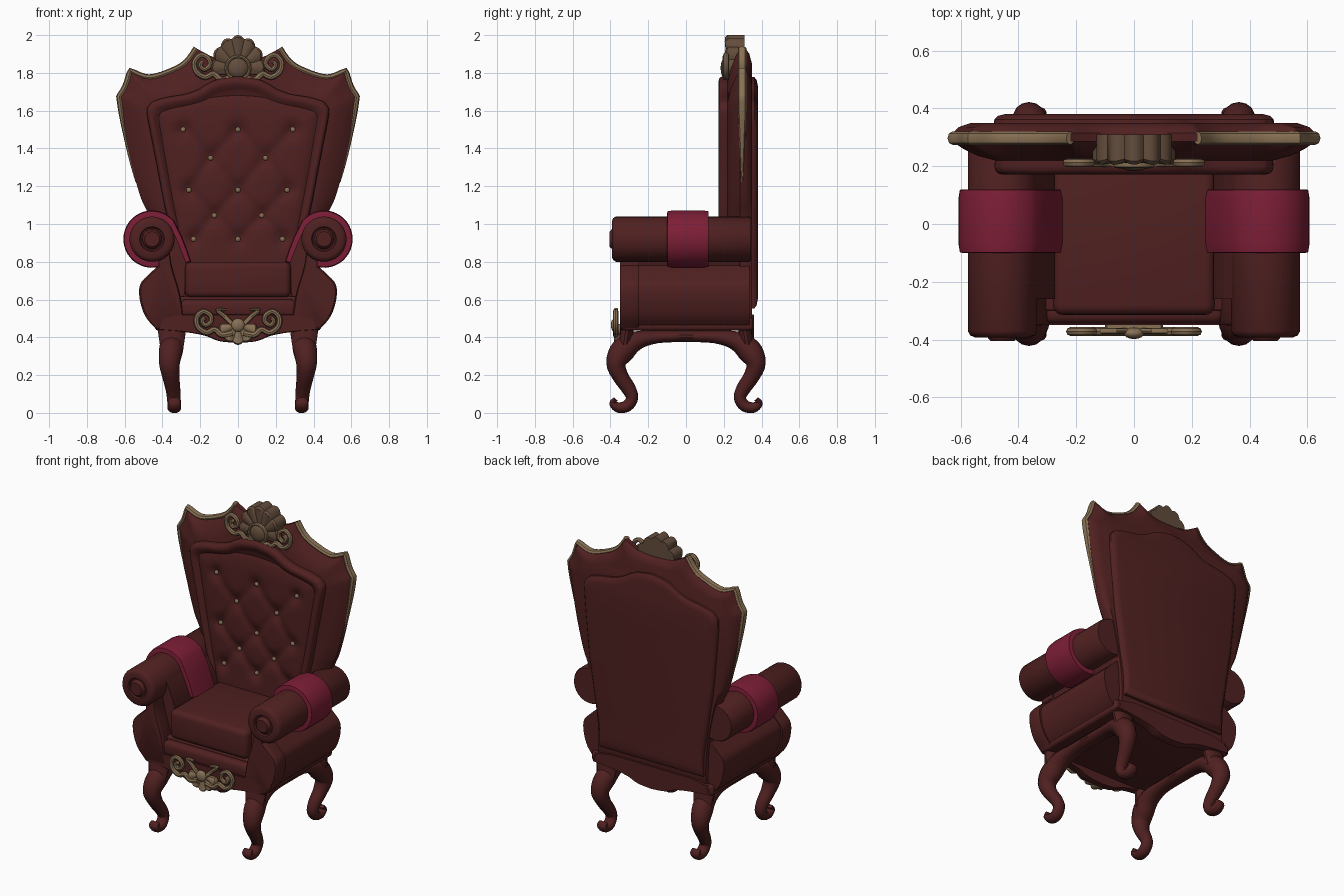
import bpy, bmesh, math
from mathutils import Vector
from math import sin, cos, pi, radians, exp

if "Cube" in bpy.data.objects:
    bpy.data.objects.remove(bpy.data.objects["Cube"])


def material(name, rgb):
    m = bpy.data.materials.new(name)
    m.diffuse_color = (*rgb, 1)
    m.use_nodes = True
    m.node_tree.nodes["Principled BSDF"].inputs["Base Color"].default_value = m.diffuse_color
    return m


RED = material("dark red leather", (0.08, 0.0145, 0.0145))
BAND = material("crimson cloth", (0.205, 0.013, 0.037))
GOLD = material("old gold", (0.25, 0.165, 0.09))
BROWN = material("shell brown", (0.125, 0.074, 0.045))


def finish(name, bm, mat):
    bmesh.ops.recalc_face_normals(bm, faces=bm.faces)
    me = bpy.data.meshes.new(name)
    bm.to_mesh(me)
    bm.free()
    me.materials.append(mat)
    ob = bpy.data.objects.new(name, me)
    bpy.context.collection.objects.link(ob)
    return ob


def loft(name, rings, mat):
    """Skin a list of closed rings and cap both ends."""
    bm = bmesh.new()
    vs = [[bm.verts.new(p) for p in r] for r in rings]
    n = len(vs[0])
    for a, b in zip(vs, vs[1:]):
        for i in range(n):
            bm.faces.new((a[i], a[(i + 1) % n], b[(i + 1) % n], b[i]))
    bm.faces.new(vs[0])
    bm.faces.new(vs[-1])
    return finish(name, bm, mat)


def smooth(pts, n=4, corners=()):
    """Catmull-Rom through tuples of any length; corner points stay sharp."""
    out = []
    for i in range(len(pts) - 1):
        p1, p2 = pts[i], pts[i + 1]
        p0 = p1 if i == 0 or i in corners else pts[i - 1]
        p3 = p2 if i + 2 >= len(pts) or i + 1 in corners else pts[i + 2]
        for k in range(n):
            t = k / n
            out.append(tuple(0.5 * (2 * b + (c - a) * t + (2 * a - 5 * b + 4 * c - d) * t * t
                             + (3 * b - a - 3 * c + d) * t ** 3) for a, b, c, d in zip(p0, p1, p2, p3)))
    return out + [tuple(pts[-1])]


def tube(name, path, axis, mat, sides=10):
    """Sweep an ellipse along a flat path of (x, y, z, in-plane radius, axis radius)."""
    axis, rings = Vector(axis), []
    P = [Vector(p[:3]) for p in path]
    for i, p in enumerate(path):
        t = (P[min(i + 1, len(P) - 1)] - P[max(i - 1, 0)])
        t = (t - axis * t.dot(axis)).normalized()
        nrm = t.cross(axis)
        rings.append([P[i] + nrm * p[3] * cos(2 * pi * k / sides) + axis * p[4] * sin(2 * pi * k / sides)
                      for k in range(sides)])
    return loft(name, rings, mat)


def at_y(pts, y, s=1.0, c=(0, 0)):
    """Place an x-z outline at depth y, scaled about c."""
    return [(c[0] + (x - c[0]) * s, y, c[1] + (z - c[1]) * s) for x, z in pts]


def both(pts):
    return pts + [(-x, z) for x, z in reversed(pts) if x > 1e-6]


def lerp(A, B, t):
    return [(a[0] + (b[0] - a[0]) * t, a[1] + (b[1] - a[1]) * t) for a, b in zip(A, B)]


def box(name, x, y0, y1, z0, z1, bevel, mat=RED, seg=4):
    bm = bmesh.new()
    bmesh.ops.create_cube(bm, size=1)
    for v in bm.verts:
        v.co = (v.co.x * 2 * x, (y0 + y1) / 2 + v.co.y * (y1 - y0), (z0 + z1) / 2 + v.co.z * (z1 - z0))
    bmesh.ops.bevel(bm, geom=bm.edges[:], offset=bevel, segments=seg, profile=0.5, affect='EDGES')
    return finish(name, bm, mat)


def ball(name, c, r, mat):
    bm = bmesh.new()
    bmesh.ops.create_uvsphere(bm, u_segments=14, v_segments=8, radius=1)
    for v in bm.verts:
        v.co = [c[i] + v.co[i] * r[i] for i in range(3)]
    return finish(name, bm, mat)


# Backrest frame: outer outline blended toward the panel outline
F = [(0, 1.87), (.12, 1.88), (.22, 1.93), (.27, 1.86), (.34, 1.815), (.47, 1.775), (.57, 1.81), (.595, 1.73),
     (.628, 1.675), (.605, 1.52), (.565, 1.32), (.515, 1.14), (.47, 1.04), (.42, .85), (.40, .65), (.40, .45)]
P = [(0, 1.78), (.1, 1.765), (.16, 1.74), (.21, 1.71), (.28, 1.685), (.37, 1.67), (.44, 1.65), (.465, 1.63),
     (.48, 1.59), (.455, 1.45), (.42, 1.27), (.39, 1.11), (.365, 1.0), (.33, .83), (.30, .68), (.29, .55)]
F, P = smooth(F, 4, (2, 6, 8)), smooth(P, 4)
B = [(x * (1 + .27 * (1.63 - z)), z) for x, z in P]
loft("back_frame", [at_y(both(lerp(F, T, t)), y) for y, T, t in (
    (.35, B, .45), (.335, B, .15), (.315, B, 0), (.285, P, 0), (.26, P, .25), (.235, P, .6), (.22, P, 1))], RED)
MID = (0, 1.2)
loft("back_panel", [at_y(both(B), y, s, MID) for y, s in ((.34, 1), (.362, .995), (.374, .97), (.38, .92))], RED)
loft("front_pad", [at_y(both(P), y, s, MID) for y, s in (
    (.24, 1), (.2, 1.005), (.185, .998), (.175, .98), (.172, .955), (.175, .93), (.185, .90), (.2, .86))], RED)

# Tufted front with buttons
buttons = [(x, z) for z, xs in ((1.5, (-.29, 0, .29)), (1.35, (-.145, .145)), (1.18, (-.26, 0, .26)),
                                (1.045, (-.125, .125)), (.92, (-.235, 0, .235))) for x in xs]
creases = [(Vector(a), Vector(b)) for a in buttons for b in buttons
           if a[1] > b[1] and a[1] - b[1] < .2 and abs(a[0] - b[0]) < .2]


def tuft_depth(x, z):
    p, d = Vector((x, z)), 0
    for a, b in creases:
        t = max(0, min(1, (p - a).dot(b - a) / (b - a).length_squared))
        d = max(d, .009 * exp(-((p - a - (b - a) * t).length / .028) ** 2))
    return d + sum(.018 * exp(-((x - a) ** 2 + (z - b) ** 2) / .0022) for a, b in buttons)


bm, rows, N, M = bmesh.new(), [], 56, 70
for j in range(M + 1):
    row = []
    for i in range(N + 1):
        u, v = i / N * 2 - 1, j / M
        z = .62 + v * (1.595 + .085 * cos(u * pi / 2) - .62)
        x = u * (.265 + .165 * (z - .62))
        edge = max(abs(u), 2 * v - 1) ** 12
        row.append(bm.verts.new((x, .175 + tuft_depth(x, z) + .018 * edge, z)))
    rows.append(row)
for a, b in zip(rows, rows[1:]):
    for i in range(N):
        bm.faces.new((a[i], a[i + 1], b[i + 1], b[i]))
finish("tufted_back", bm, RED)
for x, z in buttons:
    ball("tuft_button", (x, .193, z), (.014, .011, .014), GOLD)

# Seat, base and aprons
box("seat_cushion", .28, -.315, .2, .61, .80, .035)
box("seat_deck", .32, -.30, .33, .44, .615, .01)
box("base_rail", .44, -.335, .355, .435, .505, .02)
box("front_rail_roll", .31, -.345, -.27, .505, .6, .03)
apron = smooth([(0, .37), (.1, .38), (.18, .41), (.3, .43), (.43, .44)], 4) + [(.41, .5), (.3, .52)]
for name, y0, y1 in (("front_apron", -.35, -.30), ("back_apron", .36, .31)):
    loft(name, [at_y(both(apron), y0, .97, (0, .5)), at_y(both(apron), y0 * .97), at_y(both(apron), y1)], RED)

# Arms, one per side
C = (.455, .92)
arc = lambda r, a0, a1, n: [(C[0] + r * cos(radians(a0 + (a1 - a0) * k / n)),
                             C[1] + r * sin(radians(a0 + (a1 - a0) * k / n))) for k in range(n + 1)]
outer = smooth([(.43, .44), (.49, .51), (.52, .60), (.518, .68), (.47, .735), (.42, .78)], 4)
body = arc(.118, -110, 150, 24) + [(.315, .90), (.275, .80), (.285, .62), (.30, .44)] + \
    [(x - .015, z) for x, z in outer]
post = arc(.10, -110, 150, 24) + smooth([(.36, .9), (.358, .82), (.34, .74), (.305, .62), (.28, .44)], 3) + outer
wrap = arc(.152, -105, 140, 26) + [(.295, .93), (.268, .86), (.248, .80), (.28, .79), (.35, .85)]
for s in (1, -1):
    side = lambda pts: [(s * x, z) for x, z in pts]
    c = (s * C[0], C[1])
    low = (s * .4, .65)
    loft("arm_body", [at_y(side(body), y) for y in (-.26, .335)], RED)
    loft("arm_post", [at_y(side(post), y, k, low) for y, k in
                      ((-.35, .93), (-.345, .97), (-.33, 1), (-.26, 1), (-.25, .98))], RED)
    circle = side(arc(.12, 0, 345, 23))
    loft("arm_roll", [at_y(circle, y, k, c) for y, k in (
        (-.405, .2), (-.405, .33), (-.395, .42), (-.382, .44), (-.382, .5), (-.392, .55), (-.392, .8),
        (-.385, .93), (-.37, 1), (.335, 1), (.345, .95))], RED)
    loft("arm_band", [at_y(side(wrap), y, k, c) for y, k in
                      ((-.10, .9), (-.098, .97), (-.07, 1), (.09, 1), (.118, .97), (.12, .9))], BAND)

    # Cabriole legs: front and back meet in one arched side rail
    leg = [(.34, 0, .405, .03, .05), (.34, -.15, .402, .033, .05), (.345, -.26, .383, .05, .06),
           (.355, -.335, .33, .066, .064), (.363, -.37, .26, .052, .056), (.355, -.345, .19, .042, .046),
           (.345, -.305, .13, .038, .04), (.34, -.285, .08, .032, .037), (.337, -.31, .038, .031, .037),
           (.337, -.355, .028, .028, .037), (.337, -.387, .05, .02, .034), (.337, -.372, .074, .012, .03)]
    for f, name in ((1, "front_leg"), (-1, "back_leg")):
        tube(name, smooth([(s * a, f * b, *r) for a, b, *r in leg], 4), (1, 0, 0), RED, 14)
        block = [(s * .35, f * -y, z, .035, r) for y, z, r in ((.33, .33, .06), (.32, .38, .068), (.31, .45, .078))]
        tube("leg_block", block, (1, 0, 0), RED, 14)

    # Gold edging along the upper frame, thinning down the side
    edge = F[8:43]
    thin = lambda i: min(1, (len(edge) - i) / 9)
    tube("gold_edging", [(s * x, .297, z, .016 * thin(i) + .001, .022 * thin(i) + .001)
                         for i, (x, z) in enumerate(edge)], (0, 1, 0), GOLD, 8)

    # Scrolls beside the crest and on the front apron
    spiral = [(.03, -.055), (.09, -.065), (.13, -.035), (.175, -.052), (.222, -.022), (.23, .03), (.195, .065),
              (.155, .045), (.15, .01), (.18, -.012), (.2, .012), (.185, .03)]
    for name, y, z0, k in (("crest_scroll", .212, 1.83, 1), ("apron_scroll", -.372, .475, .95)):
        m = len(spiral)
        tube(name, smooth([(s * x * k, y, z0 + z * k, .017 - .006 * i / m, .015)
                           for i, (x, z) in enumerate(spiral)], 4), (0, 1, 0), GOLD, 8)
    tube("apron_tendril", smooth([(s * x, -.37, z, r, .011) for x, z, r in (
        (.03, .47, .014), (.07, .51, .013), (.11, .545, .01), (.06, .545, .006))], 4), (0, 1, 0), GOLD, 8)


# Fluted shells: a big one on the crest and a small drop on the apron
def shell(name, c, r, wide, yb, yf, a0, a1, lobes, mat):
    n, rings = lobes * 8, []
    for y, k, flute in ((yb, 1, 0), (yf + .012, 1, .008), (yf, .93, .012), (yf + .006, .5, .008), (yf + .006, .2, 0)):
        ring = []
        for i in range(n + 1):
            a = radians(a0 + (a1 - a0) * i / n)
            w = abs(sin(pi * lobes * i / n))
            q = r * k * (.9 + .1 * w)
            ring.append((c[0] + q * wide * cos(a), y + flute * (1 - w), c[1] + q * sin(a)))
        rings.append(ring)
    loft(name, rings, mat)


shell("crest_shell", (0, 1.83), .17, .85, .31, .205, -15, 195, 7, BROWN)
shell("apron_shell", (0, .47), .11, .95, -.34, -.382, -180, 0, 5, GOLD)
ball("crest_boss", (0, .208, 1.825), (.055, .025, .055), BROWN)
tube("crest_boss_ring", [(.062 * cos(a * pi / 12), .205, 1.825 + .062 * sin(a * pi / 12), .009, .012)
                         for a in range(25)], (0, 1, 0), GOLD, 8)
ball("apron_boss", (0, -.378, .465), (.036, .02, .036), GOLD)
for x in (-.045, 0, .045):
    ball("crest_leaf", (x, .205, 1.765 - .01 * (x == 0)), (.028, .015, .02), GOLD)

# Smooth shading with crisp edges
bpy.ops.object.select_all(action='SELECT')
bpy.context.view_layer.objects.active = bpy.context.scene.objects[0]
bpy.ops.object.shade_smooth_by_angle(angle=radians(38))
